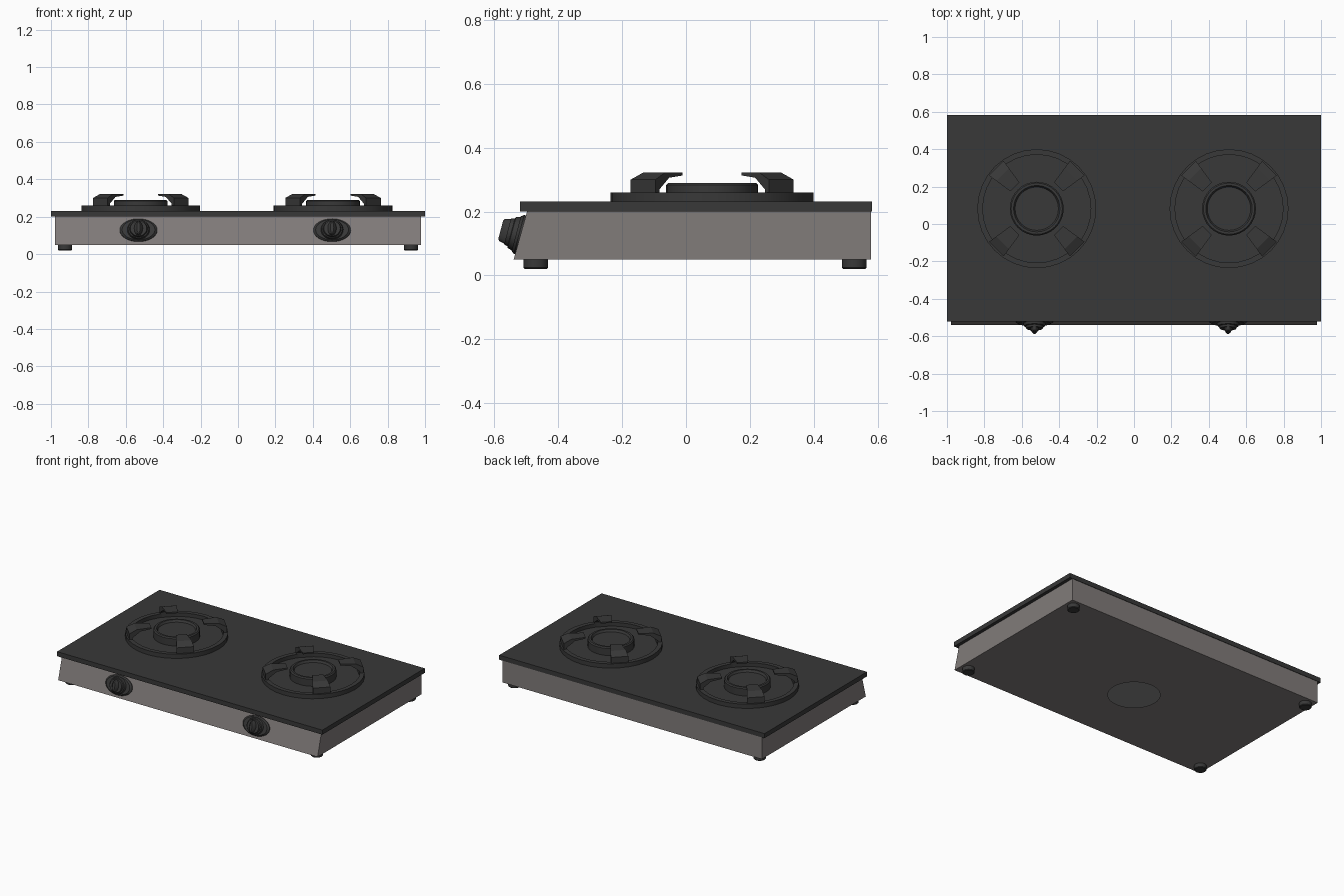
import bpy, bmesh
from math import sin, cos, pi, radians
from mathutils import Matrix, Vector

if "Cube" in bpy.data.objects:
    bpy.data.objects.remove(bpy.data.objects["Cube"])


def material(name, rgb):
    m = bpy.data.materials.new(name)
    m.diffuse_color = (*rgb, 1)
    m.use_nodes = True
    m.node_tree.nodes["Principled BSDF"].inputs["Base Color"].default_value = m.diffuse_color
    return m


STEEL = material("steel", (0.22, 0.20, 0.195))
DARK = material("dark_enamel", (0.04, 0.04, 0.04))
GREY = material("grey_plate", (0.25, 0.25, 0.25))


def finish(name, bm, mat, matrix=Matrix(), smooth=False):
    bmesh.ops.recalc_face_normals(bm, faces=bm.faces)
    me = bpy.data.meshes.new(name)
    bm.to_mesh(me)
    bm.free()
    me.materials.append(mat)
    ob = bpy.data.objects.new(name, me)
    ob.matrix_world = matrix
    bpy.context.collection.objects.link(ob)
    if smooth:
        bpy.ops.object.select_all(action='DESELECT')
        bpy.context.view_layer.objects.active = ob
        ob.select_set(True)
        bpy.ops.object.shade_smooth_by_angle(angle=radians(30))
    return ob


def loft(name, rings, mat, matrix=Matrix(), n=32):
    """Stack of capped ellipses given as (rx, ry, z)."""
    bm = bmesh.new()
    loops = [[bm.verts.new((rx * cos(2 * pi * i / n), ry * sin(2 * pi * i / n), z))
              for i in range(n)] for rx, ry, z in rings]
    for a, b in zip(loops, loops[1:]):
        for i in range(n):
            j = (i + 1) % n
            bm.faces.new((a[i], a[j], b[j], b[i]))
    bm.faces.new(loops[0])
    if len(loops) > 1:
        bm.faces.new(loops[-1])
    return finish(name, bm, mat, matrix, True)


def turned(name, profile, mat, loc):
    return loft(name, [(r, r, z) for r, z in profile], mat, Matrix.Translation(loc))


def prism(name, profile, place, mat, matrix=Matrix()):
    """Side profile spanned between two sides; place(side, a, b) gives each point."""
    bm = bmesh.new()
    left, right = [[bm.verts.new(place(s, a, b)) for a, b in profile] for s in (-1, 1)]
    n = len(profile)
    bm.faces.new(left)
    bm.faces.new(right)
    for i in range(n):
        j = (i + 1) % n
        bm.faces.new((left[i], left[j], right[j], right[i]))
    return finish(name, bm, mat, matrix)


# Body with sloped front, and the overhanging top plate
prism("body", [(-0.54, 0.05), (0.58, 0.05), (0.58, 0.2), (-0.498, 0.2)],
      lambda s, y, z: (s * 0.978, y, z), STEEL)
prism("top_plate", [(-0.52, 0.2), (0.583, 0.2), (0.583, 0.231), (-0.52, 0.231)],
      lambda s, y, z: (s, y, z), DARK)

# Feet and the disc below the body
for x in (-0.925, 0.925):
    for y in (-0.471, 0.527):
        turned("foot", [(0.034, 0.02), (0.038, 0.024), (0.038, 0.052)], DARK, (x, y, 0))
turned("bottom_disc", [(0.163, 0)], GREY, (0, 0, 0))


def prong_point(s, r, z):
    half = 0.034 + (r - 0.165) * 0.15
    return (r, s * half, z)


PRONG = [(0.306, 0.234), (0.306, 0.30), (0.258, 0.322), (0.165, 0.322),
         (0.165, 0.313), (0.235, 0.306), (0.285, 0.27), (0.285, 0.234)]

for x in (-0.52, 0.508):
    centre = (x, 0.082, 0)
    # Support ring with shallow floor
    turned("support_ring", [(0.318, 0.231), (0.318, 0.26), (0.289, 0.26), (0.289, 0.235)],
           DARK, centre)
    # Burner with recessed middle
    turned("burner", [(0.144, 0.234), (0.144, 0.283), (0.137, 0.29), (0.124, 0.29),
                      (0.116, 0.276)], DARK, centre)
    # Four pan supports
    for k in range(4):
        m = Matrix.Translation(centre) @ Matrix.Rotation(pi / 4 + k * pi / 2, 4, 'Z')
        prism("pan_support", PRONG, prong_point, DARK, m)

# Knobs on the sloped front
for x in (-0.532, 0.503):
    m = Matrix.Translation((x, -0.5185, 0.127)) @ Matrix.Rotation(radians(75), 4, 'X')
    loft("knob", [(0.1, 0.063, -0.003), (0.1, 0.063, 0.005), (0.088, 0.056, 0.014),
                  (0.06, 0.054, 0.014), (0.055, 0.05, 0.028), (0.048, 0.045, 0.03),
                  (0.044, 0.042, 0.042)], DARK, m)
    loft("knob_grip", [(0.024, 0.04, 0.04), (0.014, 0.036, 0.06), (0.009, 0.03, 0.064)],
         DARK, m, 24)
